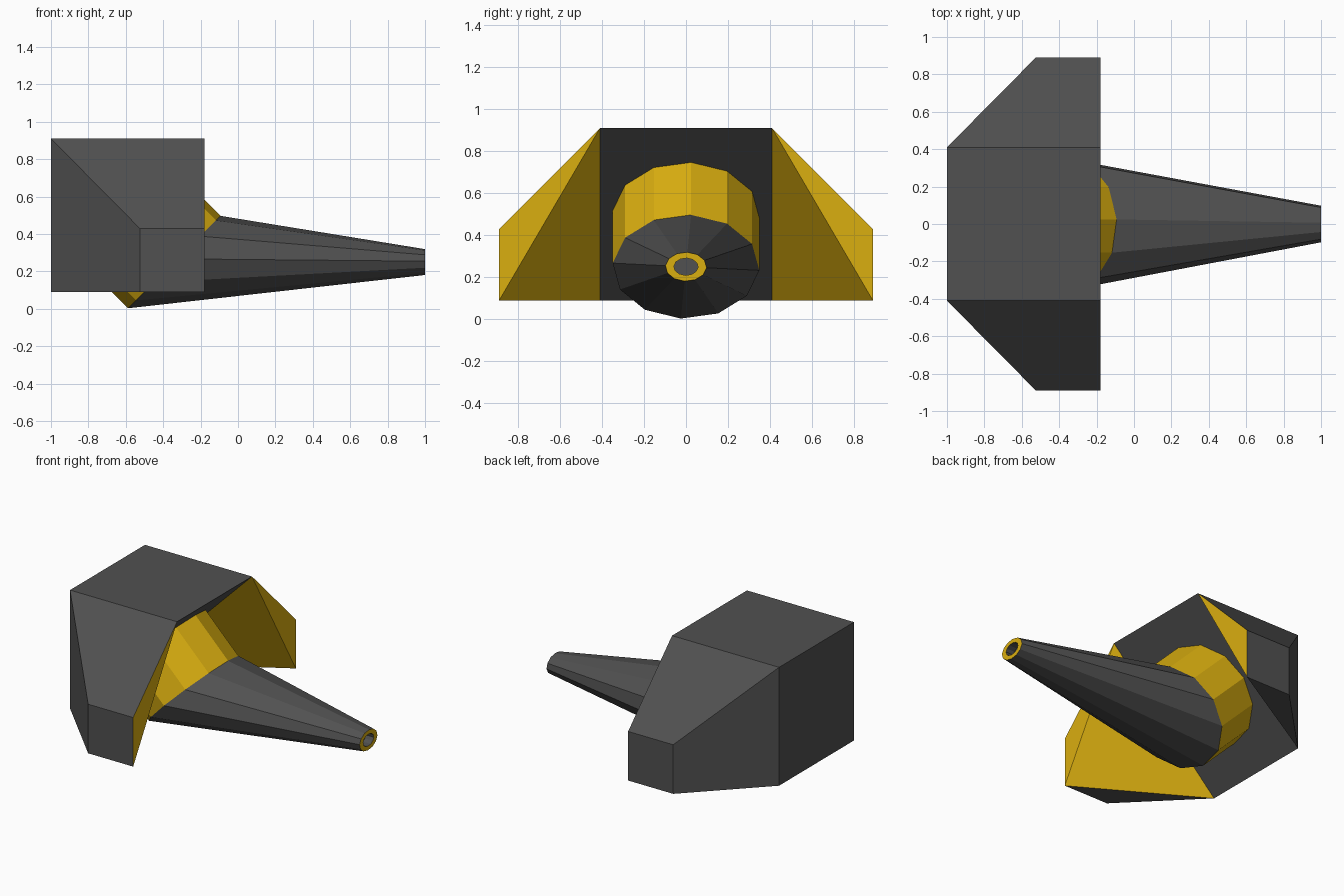
import bpy, bmesh, math
from mathutils import Vector

if "Cube" in bpy.data.objects:
    bpy.data.objects.remove(bpy.data.objects["Cube"])


def material(name, rgb):
    m = bpy.data.materials.new(name)
    m.diffuse_color = (*rgb, 1)
    m.use_nodes = True
    m.node_tree.nodes["Principled BSDF"].inputs["Base Color"].default_value = m.diffuse_color
    return m


dark = material("dark grey", (0.082, 0.082, 0.082))
yellow = material("golden yellow", (0.70, 0.425, 0.005))


def add_object(name, bm, mats):
    mesh = bpy.data.meshes.new(name)
    bmesh.ops.recalc_face_normals(bm, faces=bm.faces[:])
    bm.to_mesh(mesh)
    bm.free()
    for m in mats:
        mesh.materials.append(m)
    ob = bpy.data.objects.new(name, mesh)
    bpy.context.collection.objects.link(ob)
    return ob


BACK, FRONT, LOW, TOP, W = -1.0, -0.18, 0.09, 0.91, 0.41

# Housing core: triangular wedge with a slanted front, extruded across y
bm = bmesh.new()
profile = [(BACK, LOW), (BACK, TOP), (FRONT, TOP)]
f = bm.faces.new([bm.verts.new((x, -W, z)) for x, z in profile])
ext = bmesh.ops.extrude_face_region(bm, geom=[f])["geom"]
bmesh.ops.translate(bm, vec=(0, 2 * W, 0),
                    verts=[v for v in ext if isinstance(v, bmesh.types.BMVert)])
bmesh.ops.delete(bm, geom=[f for f in bm.faces if f.normal.length == 0 or
                           len(f.verts) == 3], context="FACES_ONLY")
core = add_object("housing_core", bm, [dark])

# Side cheeks: chamfered outside, yellow on the forward-facing inside
for side, label in ((1, "left"), (-1, "right")):
    bm = bmesh.new()
    pts = [(BACK, W, TOP), (FRONT, W, TOP), (BACK, W, LOW)]
    pts += [(x, 0.89, z) for x in (-0.525, FRONT) for z in (LOW, 0.43)]
    for x, y, z in pts:
        bm.verts.new((x, y * side, z))
    bmesh.ops.convex_hull(bm, input=bm.verts[:])
    bmesh.ops.recalc_face_normals(bm, faces=bm.faces[:])
    bm.normal_update()
    hidden = [f for f in bm.faces if f.normal.y * side < -0.99]
    for f in bm.faces:
        f.material_index = 1 if f.normal.x > 0.2 else 0
    bmesh.ops.delete(bm, geom=hidden, context="FACES_ONLY")
    ob = add_object("cheek_" + label, bm, [dark, yellow])


# Rings of twelve tilted 45 degrees, matching the slanted front
SIDES, R = 12, 0.35
S = math.sqrt(0.5)


def ring(bm, centre, radius, lean):
    out = []
    for i in range(SIDES):
        a = math.radians(-4 + 360 / SIDES * i)
        h = radius * math.sin(a) * S
        out.append(bm.verts.new(Vector(centre) +
                                Vector((h * lean, radius * math.cos(a), h))))
    return out


def bridge(bm, a, b, mat=0):
    for i in range(SIDES):
        j = (i + 1) % SIDES
        bm.faces.new((a[i], a[j], b[j], b[i])).material_index = mat


# Mount: short yellow cylinder standing out of the slanted face
bm = bmesh.new()
bridge(bm, ring(bm, (-0.59, 0, 0.50), R, 1), ring(bm, (-0.34, 0, 0.25), R, 1))
mount = add_object("nozzle_mount", bm, [yellow])

# Nozzle: tapered tube with a yellow rim and a recessed bore
bm = bmesh.new()
base = ring(bm, (-0.34, 0, 0.25), R, 1)
tip = ring(bm, (1, 0, 0.25), 0.098, 0)
rim = ring(bm, (1, 0, 0.25), 0.058, 0)
bore = ring(bm, (0.94, 0, 0.25), 0.058, 0)
bridge(bm, base, tip)
bridge(bm, tip, rim, 1)
bridge(bm, rim, bore)
bm.faces.new(bore)
nozzle = add_object("nozzle", bm, [dark, yellow])

# recalc on open shells can flip outward direction: check against each part's axis
for ob, centre in ((core, Vector((-0.73, 0, 0.64))), (mount, Vector((-0.465, 0, 0.375)))):
    p = ob.data.polygons[0]
    if p.normal.dot(p.center - centre) < 0:
        ob.data.flip_normals()
p = nozzle.data.polygons[SIDES]
if p.normal.x < 0:
    nozzle.data.flip_normals()
